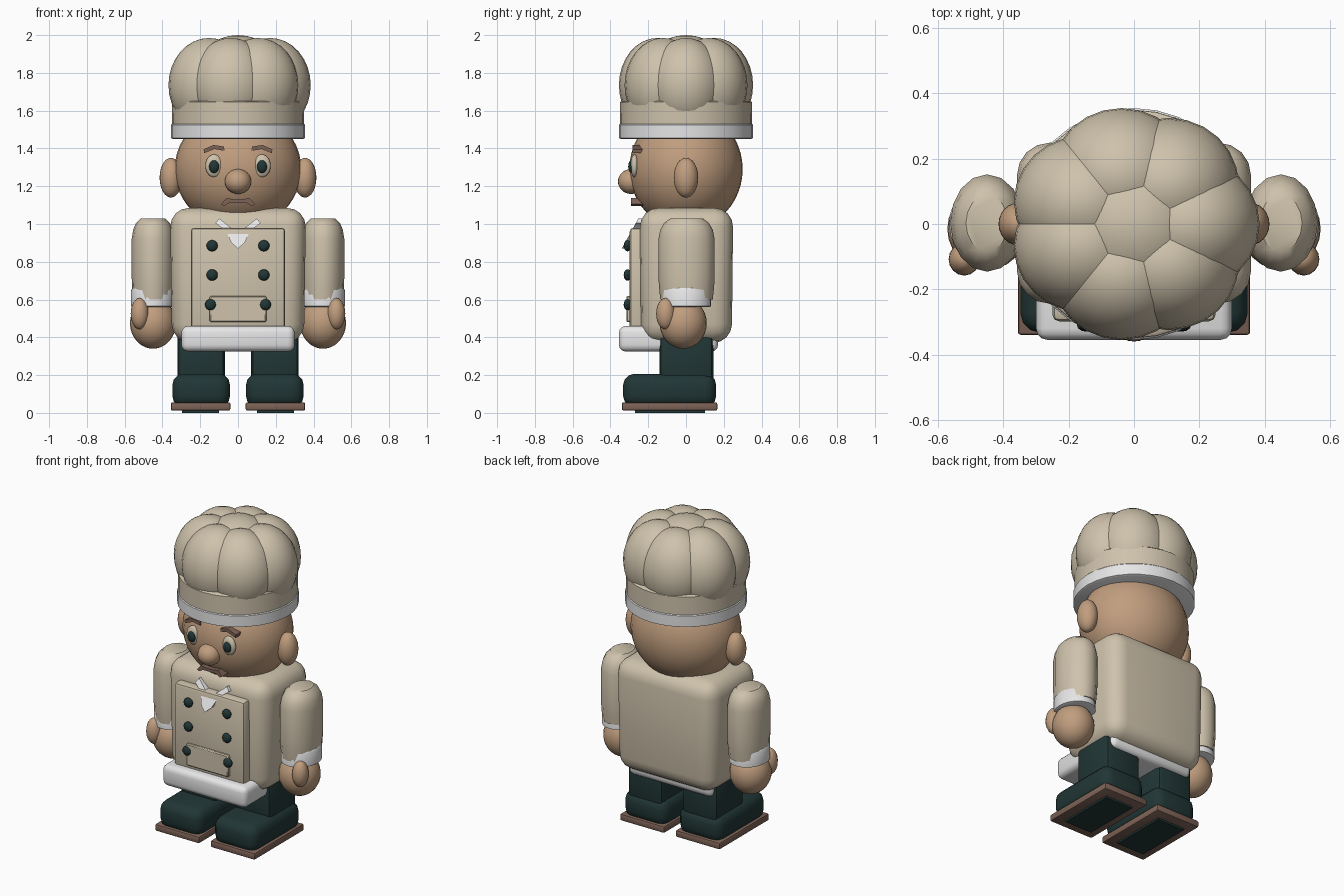
import bpy, bmesh, math
from mathutils import Matrix, Vector

if "Cube" in bpy.data.objects:
    bpy.data.objects.remove(bpy.data.objects["Cube"])


def colour(name, r, g, b):
    m = bpy.data.materials.new(name)
    m.diffuse_color = (r, g, b, 1)
    m.use_nodes = True
    m.node_tree.nodes["Principled BSDF"].inputs["Base Color"].default_value = m.diffuse_color
    return m


CREAM = colour("cream", 0.62, 0.54, 0.41)
SKIN = colour("skin", 0.53, 0.34, 0.21)
WHITE = colour("white", 0.83, 0.83, 0.84)
TEAL = colour("dark_teal", 0.015, 0.037, 0.036)
BROWN = colour("brown", 0.21, 0.125, 0.095)


def finish(bm, name, mat, angle=40):
    bmesh.ops.recalc_face_normals(bm, faces=bm.faces)
    me = bpy.data.meshes.new(name)
    bm.to_mesh(me)
    bm.free()
    me.materials.append(mat)
    ob = bpy.data.objects.new(name, me)
    bpy.context.collection.objects.link(ob)
    bpy.ops.object.select_all(action='DESELECT')
    ob.select_set(True)
    bpy.context.view_layer.objects.active = ob
    bpy.ops.object.shade_smooth_by_angle(angle=math.radians(angle))
    return ob


def ball(name, mat, c, r, seg=24, rings=16):
    bm = bmesh.new()
    bmesh.ops.create_uvsphere(bm, u_segments=seg, v_segments=rings, radius=1)
    bmesh.ops.transform(bm, verts=bm.verts,
                        matrix=Matrix.Translation(c) @ Matrix.Diagonal((*r, 1)))
    return finish(bm, name, mat)


def box(name, mat, lo, hi, bevel=0.0, seg=3, bottom=1.0):
    """Rounded box between two corners; bottom scales the lower face."""
    lo, hi = Vector(lo), Vector(hi)
    c, s = (lo + hi) / 2, hi - lo
    bm = bmesh.new()
    bmesh.ops.create_cube(bm, size=1)
    for v in bm.verts:
        k = bottom if v.co.z < 0 else 1
        v.co = c + Vector((v.co.x * s.x * k, v.co.y * s.y * k, v.co.z * s.z))
    if bevel:
        bmesh.ops.bevel(bm, geom=bm.edges[:], offset=bevel, segments=seg,
                        profile=0.5, affect='EDGES')
    return finish(bm, name, mat)


def lathe(name, mat, c, profile, seg=32, sy=1.0):
    """Revolve (radius, z) points around a vertical axis at c."""
    bm = bmesh.new()
    rows = [[bm.verts.new((c[0] + r * math.cos(a), c[1] + sy * r * math.sin(a), z))
             for a in (2 * math.pi * i / seg for i in range(seg))] for r, z in profile]
    for a, b in zip(rows, rows[1:]):
        for i in range(seg):
            j = (i + 1) % seg
            bm.faces.new((a[i], a[j], b[j], b[i]))
    bm.faces.new(rows[0])
    bm.faces.new(rows[-1])
    return finish(bm, name, mat)


def prism(name, mat, pts, y_front, y_back):
    """Extrude an outline in x, z along y; y_front may depend on z."""
    bm = bmesh.new()
    f = [bm.verts.new((x, y_front(z), z)) for x, z in pts]
    b = [bm.verts.new((x, y_back(z), z)) for x, z in pts]
    bm.faces.new(f)
    bm.faces.new(b[::-1])
    for i in range(len(pts)):
        j = (i + 1) % len(pts)
        bm.faces.new((f[i], f[j], b[j], b[i]))
    return finish(bm, name, mat)


# Torso, jacket front, pocket and apron hem
box("torso", CREAM, (-0.36, -0.245, 0.37), (0.36, 0.25, 1.085), 0.1, 4, 0.97)
box("jacket_front", CREAM, (-0.25, -0.298, 0.40), (0.25, -0.2, 0.98), 0.02, 2)
box("pocket", CREAM, (-0.15, -0.315, 0.48), (0.15, -0.29, 0.62), 0.006, 1)
box("apron_hem", WHITE, (-0.3, -0.355, 0.325), (0.3, 0.17, 0.46), 0.035, 3)

# Buttons
for z, x in ((0.885, 0.137), (0.73, 0.137), (0.573, 0.145)):
    for s in (-1, 1):
        ball("button", TEAL, (s * x, -0.31, z), (0.03, 0.02, 0.03), 12, 8)

# Collar
slope = lambda z: -0.34 + 0.55 * (z - 0.87)
prism("collar", WHITE,
      [(0, 0.87), (0.035, 0.90), (0.065, 0.965), (0.12, 1.005), (0.10, 1.03),
       (0.05, 0.99), (0, 0.95), (-0.05, 0.99), (-0.10, 1.03), (-0.12, 1.005),
       (-0.065, 0.965), (-0.035, 0.90)], slope, lambda z: slope(z) + 0.06)

# Head, nose and mouth
ball("head", SKIN, (0, 0, 1.29), (0.335, 0.30, 0.32), 32, 24)
ball("nose", SKIN, (0, -0.29, 1.225), (0.07, 0.07, 0.066))
prism("mouth", BROWN,
      [(-0.09, 1.105), (-0.075, 1.095), (-0.045, 1.112), (0.045, 1.112), (0.075, 1.095),
       (0.09, 1.105), (0.06, 1.137), (0.02, 1.13), (-0.02, 1.13), (-0.06, 1.137)],
      lambda z: -0.29, lambda z: -0.2)

for s in (-1, 1):
    # Face details
    ball("ear", SKIN, (s * 0.355, 0, 1.245), (0.06, 0.065, 0.105))
    ball("eye", CREAM, (s * 0.127, -0.272, 1.308), (0.046, 0.022, 0.06))
    ball("pupil", TEAL, (s * 0.127, -0.288, 1.304), (0.027, 0.018, 0.034), 16, 12)
    prism("eyebrow", BROWN,
          [(s * x, z) for x, z in ((0.07, 1.387), (0.125, 1.397), (0.18, 1.375),
                                   (0.182, 1.395), (0.13, 1.418), (0.075, 1.41))],
          lambda z: -0.283, lambda z: -0.2)

    # Arms
    lathe("sleeve", CREAM, (s * 0.45, 0.003),
          [(0.105, 0.6), (0.11, 0.66), (0.113, 0.72), (0.113, 0.92), (0.105, 0.97),
           (0.09, 1.005), (0.065, 1.03)], 16, 1.32)
    lathe("cuff", WHITE, (s * 0.452, 0),
          [(0.1, 0.56), (0.114, 0.565), (0.114, 0.65), (0.108, 0.66)], 24, 1.17)
    ball("hand", SKIN, (s * 0.45, -0.015, 0.475), (0.122, 0.125, 0.135))
    ball("thumb", SKIN, (s * 0.52, -0.108, 0.525), (0.048, 0.05, 0.083), 16, 12)

    # Legs and shoes
    x0, x1 = sorted((s * 0.07, s * 0.32))
    box("leg", TEAL, (x0, -0.14, 0.12), (x1, 0.145, 0.44), 0.03, 2)
    x0, x1 = sorted((s * 0.042, s * 0.348))
    box("shoe", TEAL, (x0, -0.333, 0.03), (x1, 0.16, 0.207), 0.06, 3)
    x0, x1 = sorted((s * 0.04, s * 0.356))
    box("sole", BROWN, (x0, -0.34, 0.012), (x1, 0.166, 0.056), 0.01, 2)
    x0, x1 = sorted((s * 0.1, s * 0.296))
    box("tread", TEAL, (x0, -0.27, 0.0), (x1, 0.1, 0.02))

# Hat bands
lathe("hat_trim", WHITE, (0, 0),
      [(0.345, 1.45), (0.355, 1.455), (0.355, 1.525), (0.35, 1.53)])
lathe("hat_band", CREAM, (0, 0),
      [(0.34, 1.525), (0.35, 1.53), (0.349, 1.645), (0.34, 1.652)])

# Puffed crown: one ball on top, seven around it
ball("crown_top", CREAM, (0, 0, 1.75), (0.25, 0.25, 0.25))
for i in range(7):
    a = 2 * math.pi * i / 7
    ball("crown_puff", CREAM, (0.17 * math.cos(a), 0.155 * math.sin(a), 1.735),
         (0.215, 0.204, 0.25))
